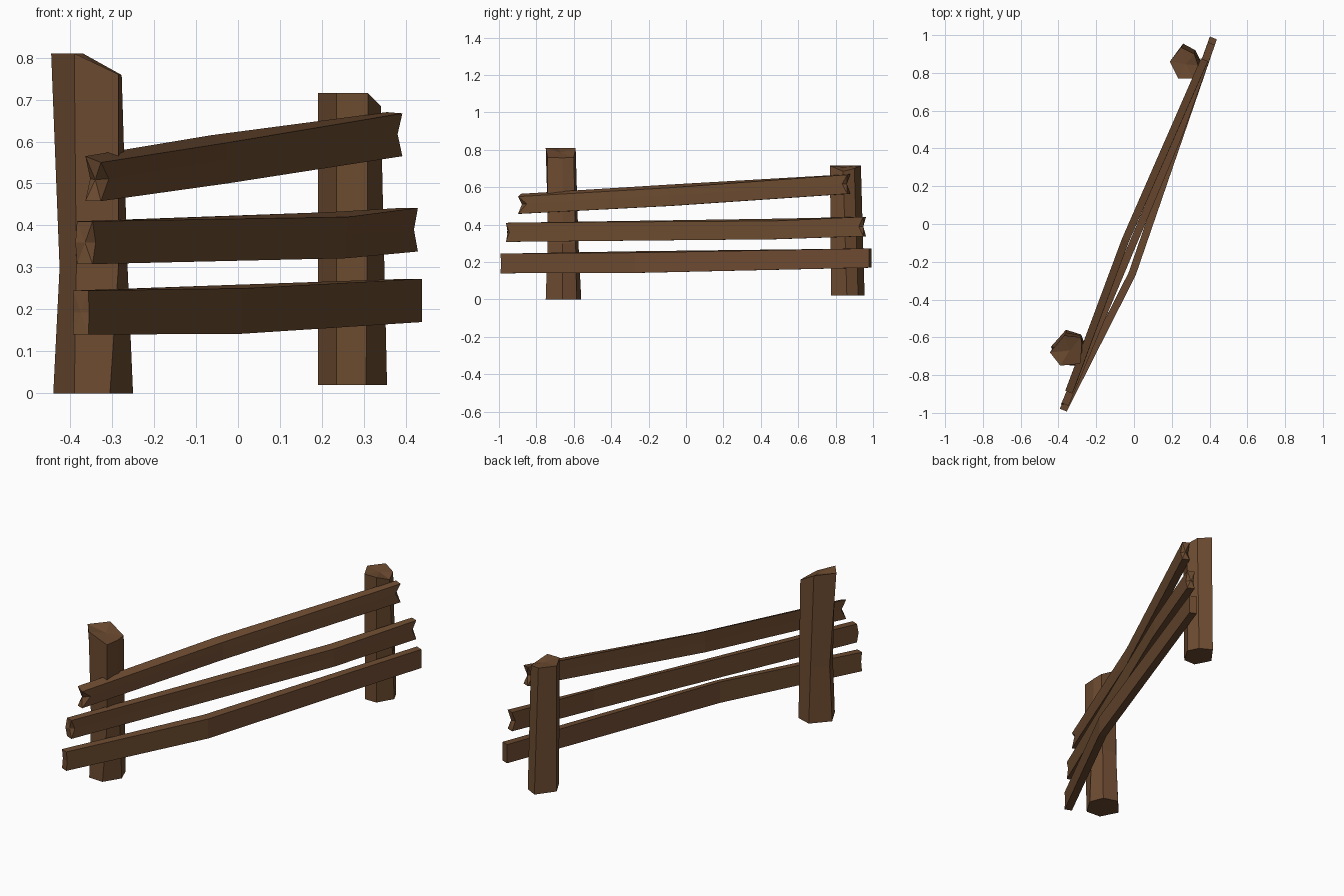
import bpy
from mathutils import Vector

if "Cube" in bpy.data.objects:
    bpy.data.objects.remove(bpy.data.objects["Cube"])

wood = bpy.data.materials.new("brown_wood")
wood.diffuse_color = (0.15, 0.07, 0.03, 1)
wood.use_nodes = True
wood.node_tree.nodes["Principled BSDF"].inputs["Base Color"].default_value = wood.diffuse_color


def loft(name, rings):
    """Skin equal-length rings of points and cap both ends."""
    n = len(rings[0])
    verts = [p for ring in rings for p in ring]
    faces = []
    for r in range(len(rings) - 1):
        for i in range(n):
            j = (i + 1) % n
            faces.append((r * n + i, r * n + j, (r + 1) * n + j, (r + 1) * n + i))
    # caps fan out from a centre point so bent ends stay clean
    for base, flip in ((0, True), ((len(rings) - 1) * n, False)):
        ring = [Vector(v) for v in verts[base:base + n]]
        verts.append(sum(ring, Vector()) / n)
        c = len(verts) - 1
        for i in range(n):
            f = (base + i, base + (i + 1) % n, c)
            faces.append(f[::-1] if flip else f)
    mesh = bpy.data.meshes.new(name)
    mesh.from_pydata(verts, [], faces)
    mesh.materials.append(wood)
    obj = bpy.data.objects.new(name, mesh)
    bpy.context.collection.objects.link(obj)
    return obj


def rail(name, sections, start_notch, end_notch, t=0.04):
    """Plank along (x, y, bottom z, top z, tilt); notches are (back, front) depths."""
    a, b = Vector(sections[0][:2]), Vector(sections[-1][:2])
    d = (b - a).normalized()
    side = Vector((d.y, -d.x)) * t / 2
    rings = []
    for k, (x, y, zb, zt, tilt) in enumerate(sections):
        nb, nf = (0, 0)
        if k == 0:
            nb, nf = start_notch
        elif k == len(sections) - 1:
            nb, nf = -end_notch[0], -end_notch[1]
        c, zm = Vector((x, y)), (zb + zt) / 2
        bk, fr = c - side, c + side
        rings.append([
            (bk.x, bk.y, zb), (fr.x, fr.y, zb),
            (*(fr + d * nf), zm), (fr.x, fr.y, zt - tilt),
            (bk.x, bk.y, zt), (*(bk + d * nb), zm)])
    return loft(name, rings)


# Posts: rough six-sided timbers with slanted tops
loft("tall_post", [
    [(-.44, -.65, 0), (-.39, -.745, 0), (-.305, -.75, 0),
     (-.25, -.66, 0), (-.28, -.585, 0), (-.36, -.56, 0)],
    [(-.425, -.65, .3), (-.385, -.735, .3), (-.285, -.74, .3),
     (-.263, -.66, .3), (-.28, -.59, .3), (-.36, -.575, .3)],
    [(-.445, -.68, .81), (-.39, -.75, .81), (-.285, -.74, .76),
     (-.277, -.66, .757), (-.28, -.60, .76), (-.37, -.59, .81)]])
loft("short_post", [
    [(.19, .86, .02), (.235, .775, .02), (.305, .775, .02),
     (.355, .86, .02), (.325, .92, .02), (.26, .955, .02)],
    [(.19, .86, .715), (.235, .77, .715), (.31, .77, .715),
     (.34, .84, .685), (.32, .90, .70), (.25, .935, .715)]])

# Rails: bent planks with notched ends
rail("top_rail", [(-.345, -.89, .458, .565, .015), (-.045, -.085, .50, .615, .018),
                  (.373, .87, .565, .67, .003)], (.03, .05), (.03, .03))
rail("middle_rail", [(-.365, -.955, .308, .41, 0), (.24, .48, .322, .432, .012),
                     (.41, .955, .338, .442, 0)], (-.01, .02), (.02, .025))
rail("bottom_rail", [(-.375, -.985, .14, .245, 0), (-.01, -.265, .142, .258, .008),
                     (.42, .985, .17, .273, 0)], (.005, .005), (0, 0))
